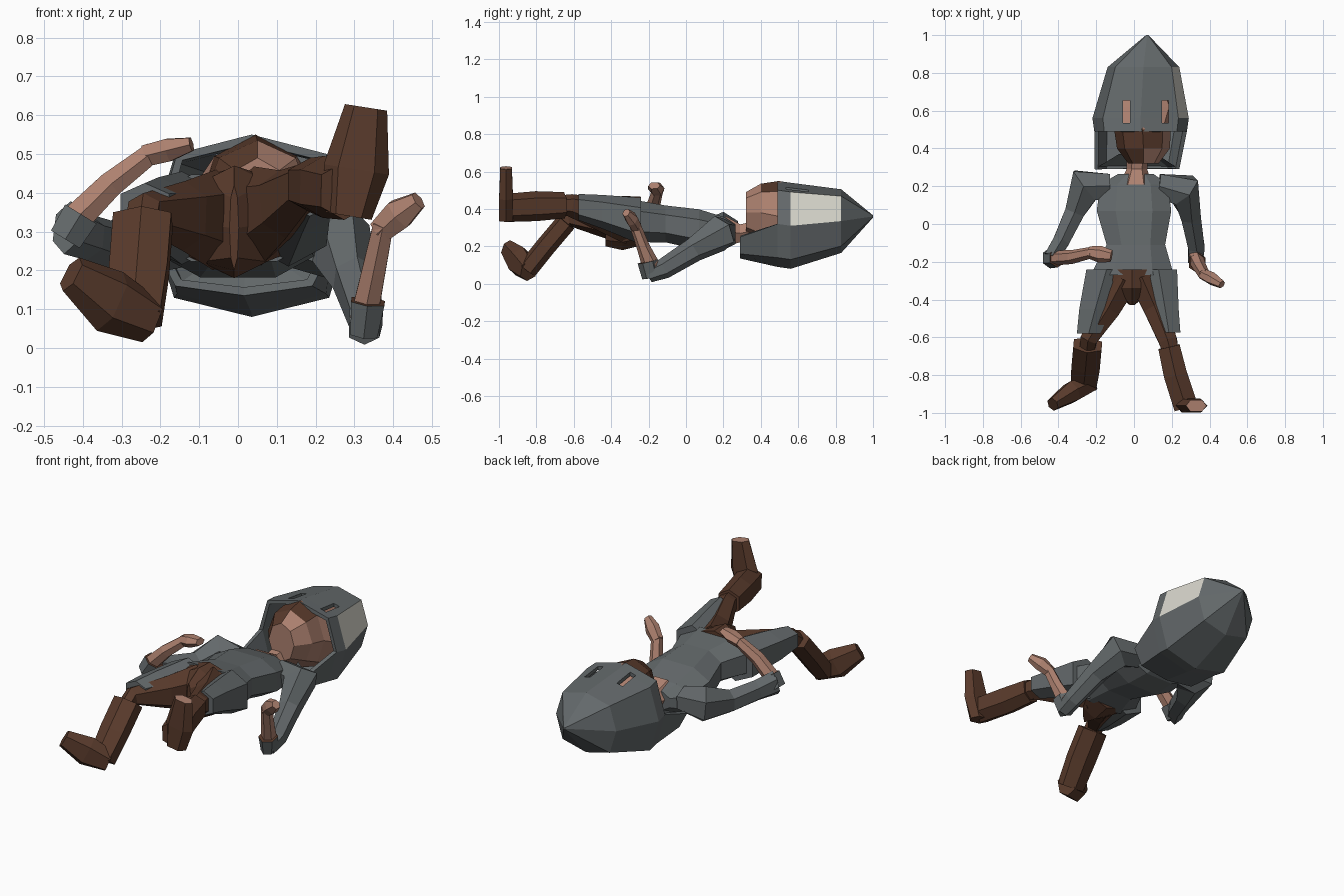
import bpy, bmesh, math
from mathutils import Vector


def mat(name, rgb):
    m = bpy.data.materials.new(name)
    m.diffuse_color = (*rgb, 1)
    return m


GREY = mat("slate grey cloth", (0.125, 0.140, 0.145))
BROWN = mat("brown leather", (0.098, 0.042, 0.024))
SKIN = mat("skin", (0.42, 0.22, 0.16))
PALE = mat("pale panel", (0.68, 0.67, 0.60))


def spow(v, e):
    return math.copysign(abs(v) ** e, v)


def loft(name, rings, mats, n=6, up=(0, 0, 1), axis=None, turn=0.0, e=1.0,
         caps=(True, True), skip=None, rule=None):
    """Skin rings of (x, y, z, half width, half depth) into a faceted tube."""
    bm = bmesh.new()
    pts = [Vector(r[:3]) for r in rings]
    up = Vector(up)
    loops = []
    for i, r in enumerate(rings):
        t = Vector(axis) if axis else pts[min(i + 1, len(pts) - 1)] - pts[max(i - 1, 0)]
        t.normalize()
        side = up.cross(t).normalized()
        b = t.cross(side)
        loop = []
        for k in range(n):
            a = turn + math.tau * k / n
            loop.append(bm.verts.new(pts[i] + side * r[3] * spow(math.cos(a), e)
                                     + b * r[4] * spow(math.sin(a), e)))
        loops.append(loop)
    for i in range(len(loops) - 1):
        for k in range(n):
            if skip and skip(i, k):
                continue
            j = (k + 1) % n
            bm.faces.new((loops[i][k], loops[i][j], loops[i + 1][j], loops[i + 1][k]))
    if caps[0]:
        bm.faces.new(loops[0])
    if caps[1]:
        bm.faces.new(loops[-1])
    bmesh.ops.delete(bm, geom=[v for v in bm.verts if not v.link_faces], context="VERTS")
    bmesh.ops.recalc_face_normals(bm, faces=bm.faces)
    bm.normal_update()
    if rule:
        for f in bm.faces:
            f.material_index = rule(f.calc_center_median(), f.normal)
    me = bpy.data.meshes.new(name)
    bm.to_mesh(me)
    bm.free()
    for m in mats:
        me.materials.append(m)
    ob = bpy.data.objects.new(name, me)
    bpy.context.collection.objects.link(ob)
    return ob


DOWN = (0, -1, 0)
HEX = math.pi / 6
OCT = math.pi / 8

# Hood: pointed shell, open at the face, with a curtain behind the neck
CURTAIN = (0.015, 0.29, 0.25, 0.225, 0.115)
hood = loft("hood", [
    (0.07, 1.0, 0.36, 0.006, 0.006),
    (0.05, 0.83, 0.335, 0.19, 0.17),
    (0.035, 0.56, 0.31, 0.255, 0.23),
    (0.035, 0.49, 0.32, 0.245, 0.23),
    CURTAIN],
    [GREY, PALE], n=8, axis=DOWN, e=0.7, caps=(True, False),
    skip=lambda i, k: i == 3 and k < 4,
    rule=lambda c, nr: int(nr.x > 0.6 and 0.55 < c.y < 0.82 and c.z > 0.31))
sol = hood.modifiers.new("thickness", "SOLIDIFY")
sol.thickness = 0.022
sol.offset = -1

# Lining that closes the curtain towards the neck
loft("hood_lining", [CURTAIN, (0.02, 0.37, 0.27, 0.10, 0.05)], [GREY], n=8, axis=DOWN,
     e=0.7, caps=(False, False), skip=lambda i, k: k < 4)

# Eye slits cut through the hood
for x in (-0.04, 0.165):
    bpy.ops.mesh.primitive_cube_add(size=1, location=(x, 0.595, 0.54))
    c = bpy.context.object
    c.name = "slit_cutter"
    c.scale = (0.036, 0.12, 0.22)
    c.data.materials.append(GREY)
    c.hide_render = True
    c.hide_viewport = True
    b = hood.modifiers.new("slit", "BOOLEAN")
    b.operation = "DIFFERENCE"
    b.object = c

# Head: brown mask over the front, bare cheek and chin on one side
loft("head", [
    (0.05, 0.75, 0.32, 0.14, 0.13),
    (0.045, 0.62, 0.31, 0.2, 0.185),
    (0.045, 0.50, 0.36, 0.15, 0.19),
    (0.05, 0.40, 0.38, 0.14, 0.155),
    (0.05, 0.32, 0.38, 0.08, 0.11)],
    [SKIN, BROWN], n=8, axis=DOWN,
    rule=lambda c, nr: int(c.y < 0.52 and nr.z > 0.1 and c.x < (0.11 if c.y > 0.4 else 0.06)))

loft("neck", [(0.02, 0.40, 0.29, 0.06, 0.06), (0.015, 0.29, 0.27, 0.055, 0.055),
              (0.01, 0.21, 0.28, 0.085, 0.095)], [SKIN], axis=DOWN)

# Tunic body
loft("tunic", [
    (0.01, 0.265, 0.265, 0.10, 0.055),
    (0.0, 0.21, 0.27, 0.19, 0.09),
    (0.0, 0.07, 0.29, 0.21, 0.115),
    (0.01, -0.11, 0.32, 0.165, 0.105),
    (-0.01, -0.27, 0.335, 0.235, 0.12)],
    [GREY], n=8, axis=DOWN, turn=OCT, e=0.8)

# Trousers seat, a wedge between the thighs
loft("trousers_seat", [
    (-0.01, -0.24, 0.335, 0.19, 0.13),
    (-0.01, -0.34, 0.325, 0.12, 0.145),
    (-0.01, -0.43, 0.31, 0.012, 0.11)],
    [BROWN], n=8, axis=DOWN)

# Split skirt: one panel wrapped round each thigh
for name, rings in {
    "skirt_panel_left": [(-0.145, -0.24, 0.335, 0.12, 0.12),
                         (-0.205, -0.45, 0.35, 0.095, 0.09),
                         (-0.24, -0.58, 0.36, 0.07, 0.065)],
    "skirt_panel_right": [(0.13, -0.24, 0.335, 0.11, 0.125),
                          (0.165, -0.45, 0.385, 0.08, 0.09),
                          (0.185, -0.575, 0.41, 0.068, 0.07)]}.items():
    loft(name, rings, [GREY], axis=DOWN, turn=HEX, e=0.8)

# Legs and boots: each limb is (rings, up vector)
legs = {
    "thigh_left": ([(-0.06, -0.30, 0.33, 0.09, 0.13), (-0.14, -0.45, 0.34, 0.075, 0.09),
                    (-0.24, -0.61, 0.35, 0.05, 0.05), (-0.25, -0.68, 0.29, 0.045, 0.045)],
                   (0, 0, 1)),
    "boot_shaft_left": ([(-0.245, -0.64, 0.33, 0.085, 0.055), (-0.255, -0.75, 0.2, 0.085, 0.055),
                         (-0.265, -0.85, 0.075, 0.075, 0.055)], (0, 0, 1)),
    "boot_foot_left": ([(-0.225, -0.84, 0.07, 0.05, 0.06), (-0.33, -0.89, 0.12, 0.06, 0.085),
                        (-0.43, -0.955, 0.19, 0.035, 0.05)], (0, 0, 1)),
    "thigh_right": ([(0.05, -0.30, 0.34, 0.08, 0.13), (0.115, -0.45, 0.37, 0.07, 0.09),
                     (0.18, -0.62, 0.42, 0.055, 0.06), (0.2, -0.7, 0.42, 0.045, 0.05)],
                    (0, 0, 1)),
    "boot_shaft_right": ([(0.185, -0.65, 0.42, 0.065, 0.07), (0.22, -0.80, 0.415, 0.07, 0.08),
                          (0.275, -0.97, 0.405, 0.072, 0.075)], (0, 0, 1)),
    "boot_foot_right": ([(0.285, -0.962, 0.34, 0.042, 0.06), (0.305, -0.962, 0.46, 0.042, 0.085),
                         (0.33, -0.962, 0.62, 0.035, 0.055)], (1, 0, 0)),
}
for name, (rings, up) in legs.items():  # the raised toe tip is bare
    loft(name, rings, [BROWN, SKIN], up=up, turn=HEX, e=0.85,
         rule=lambda c, nr: int(c.z > 0.6 and nr.z > 0.5))

# Sleeves with puffed, raised shoulders
sleeves = {
    "sleeve_left": [(-0.13, 0.20, 0.28, 0.075, 0.07), (-0.26, 0.205, 0.285, 0.11, 0.10),
                    (-0.315, 0.06, 0.26, 0.06, 0.065), (-0.385, -0.09, 0.285, 0.05, 0.06),
                    (-0.44, -0.18, 0.31, 0.045, 0.07)],
    "sleeve_right": [(0.13, 0.20, 0.28, 0.075, 0.07), (0.265, 0.18, 0.27, 0.10, 0.10),
                     (0.30, 0.04, 0.18, 0.06, 0.065), (0.33, -0.12, 0.08, 0.05, 0.055),
                     (0.325, -0.20, 0.045, 0.045, 0.04)]}
for name, rings in sleeves.items():
    loft(name, rings, [GREY], turn=HEX)

# Elbow cuffs, grey outside and brown where they open upward
for name, rings in {
    "cuff_left": [(-0.445, -0.18, 0.28, 0.05, 0.055), (-0.405, -0.18, 0.345, 0.055, 0.05)],
    "cuff_right": [(0.325, -0.185, 0.035, 0.04, 0.05),
                   (0.335, -0.205, 0.12, 0.05, 0.055)]}.items():
    loft(name, rings, [GREY, BROWN], up=(0, 1, 0), turn=HEX,
         rule=lambda c, nr: int(nr.z > 0.6))

# Forearms and hands
arms = {
    "forearm_left": [(-0.43, -0.18, 0.32, 0.045, 0.04), (-0.33, -0.175, 0.42, 0.038, 0.037),
                     (-0.22, -0.15, 0.505, 0.03, 0.03)],
    "hand_left": [(-0.24, -0.15, 0.495, 0.032, 0.032), (-0.18, -0.16, 0.51, 0.034, 0.045),
                  (-0.12, -0.17, 0.525, 0.02, 0.032)],
    "forearm_right": [(0.325, -0.18, 0.08, 0.04, 0.05), (0.35, -0.23, 0.2, 0.035, 0.035),
                      (0.375, -0.275, 0.32, 0.03, 0.03)],
    "hand_right": [(0.365, -0.265, 0.30, 0.035, 0.03), (0.415, -0.29, 0.345, 0.045, 0.035),
                   (0.465, -0.32, 0.38, 0.025, 0.022)],
}
for name, rings in arms.items():
    loft(name, rings, [SKIN], up=(0, 1, 0), turn=HEX)
